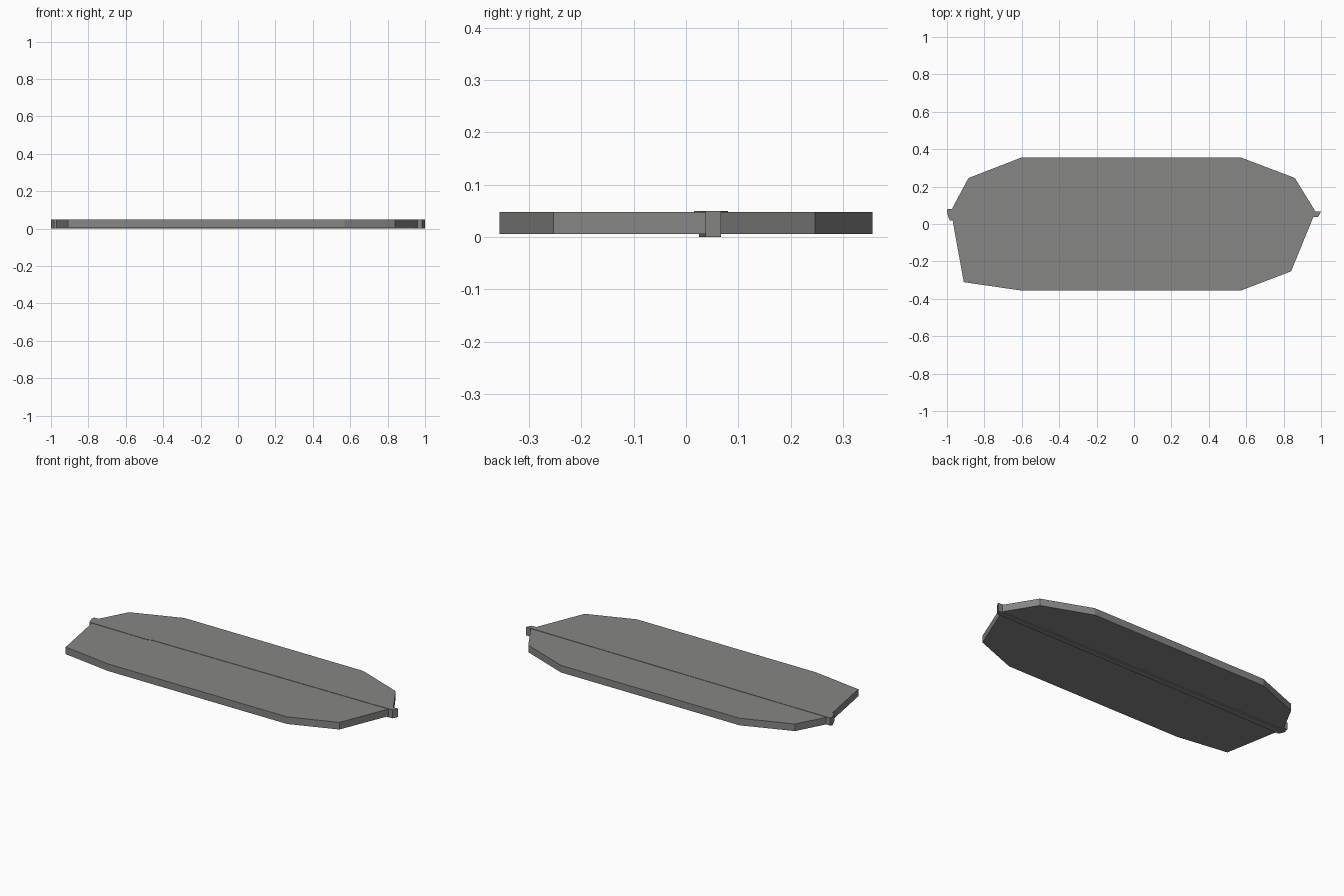
import bpy, bmesh

if "Cube" in bpy.data.objects:
    bpy.data.objects.remove(bpy.data.objects["Cube"])

dark = bpy.data.materials.new("dark_grey")
dark.diffuse_color = (0.24, 0.237, 0.232, 1)
dark.use_nodes = True
dark.node_tree.nodes["Principled BSDF"].inputs["Base Color"].default_value = dark.diffuse_color


def slab(name, outline, z0, z1):
    """Extrude a flat outline between two heights."""
    bm = bmesh.new()
    face = bm.faces.new([bm.verts.new((x, y, z0)) for x, y in outline])
    ext = bmesh.ops.extrude_face_region(bm, geom=[face])
    top = [v for v in ext["geom"] if isinstance(v, bmesh.types.BMVert)]
    bmesh.ops.translate(bm, verts=top, vec=(0, 0, z1 - z0))
    bmesh.ops.recalc_face_normals(bm, faces=bm.faces)
    mesh = bpy.data.meshes.new(name)
    bm.to_mesh(mesh)
    bm.free()
    mesh.materials.append(dark)
    ob = bpy.data.objects.new(name, mesh)
    bpy.context.collection.objects.link(ob)
    return ob


# Broad plate with clipped, uneven corners
slab("plate", [(-0.60, -0.356), (0.57, -0.356), (0.84, -0.253), (0.96, 0.04),
               (0.97, 0.067), (0.86, 0.246), (0.57, 0.356), (-0.60, 0.356),
               (-0.885, 0.246), (-0.975, 0.078), (-0.97, 0.02), (-0.91, -0.311)],
     0.006, 0.048)

# Thin spine through the middle, poking out at both ends
slab("spine", [(-0.985, 0.025), (-0.60, 0.03), (0.984, 0.037), (1.0, 0.067),
               (-0.97, 0.067), (-0.998, 0.067), (-1.0, 0.06)], 0.0, 0.048)

# Flared knob at the left end
slab("left_knob", [(-0.985, 0.02), (-0.96, 0.02), (-0.96, 0.078), (-0.975, 0.08),
                   (-0.998, 0.08), (-1.0, 0.06)], 0.006, 0.048)

# Shallow raised strip on top of the spine
slab("spine_top_strip", [(-0.985, 0.018), (-0.97, 0.018), (-0.60, 0.015), (-0.58, 0.024),
                         (0.984, 0.037), (1.0, 0.067), (-0.97, 0.078), (-0.998, 0.08),
                         (-1.0, 0.06)], 0.048, 0.050)
